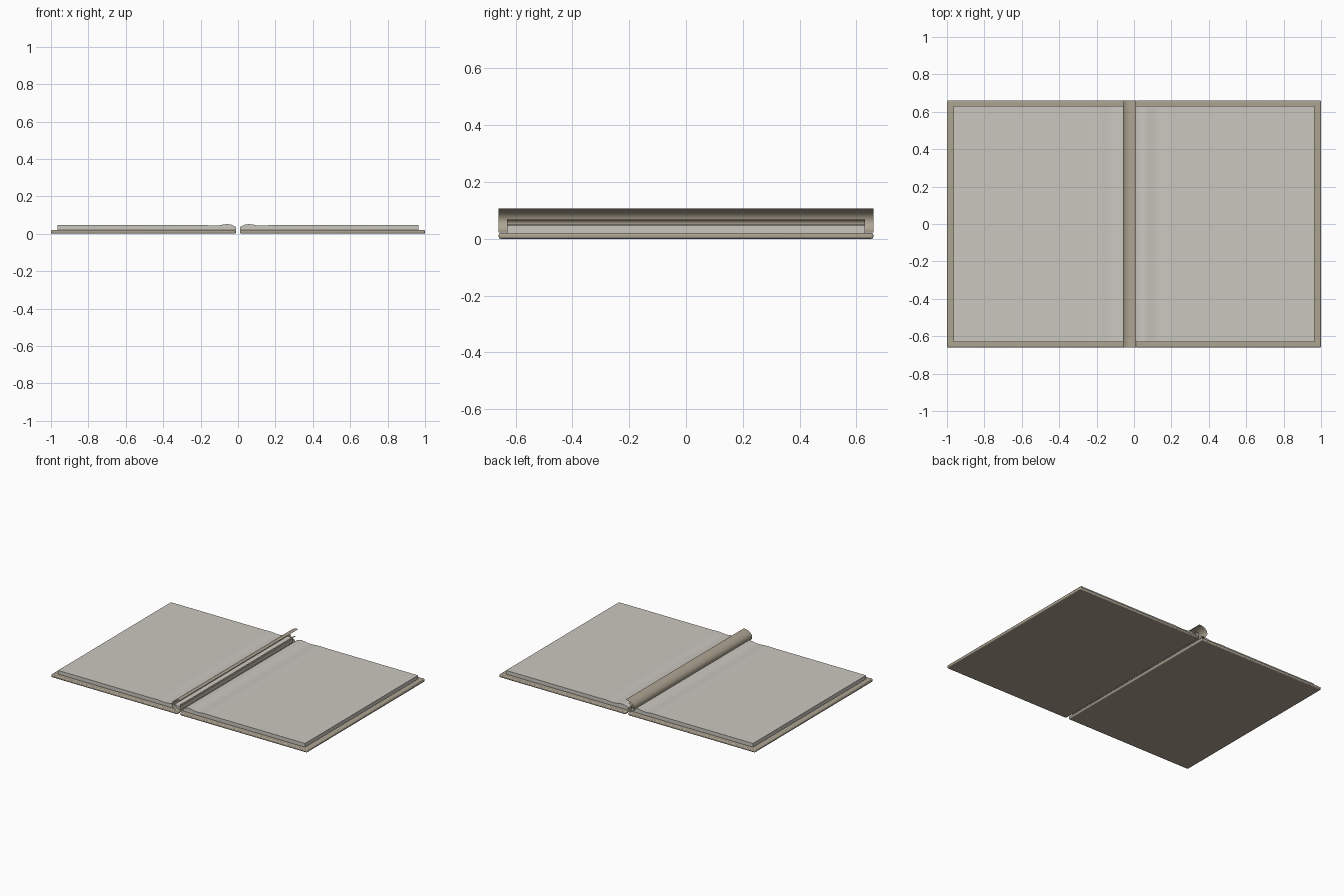
import bpy, bmesh, math

if "Cube" in bpy.data.objects:
    bpy.data.objects.remove(bpy.data.objects["Cube"])


def material(name, rgb):
    m = bpy.data.materials.new(name)
    m.diffuse_color = (*rgb, 1)
    m.use_nodes = True
    m.node_tree.nodes["Principled BSDF"].inputs["Base Color"].default_value = m.diffuse_color
    return m


COVER = material("tan cover", (0.42, 0.37, 0.285))
PAPER = material("pale paper", (0.60, 0.575, 0.53))


def extrude(name, profile, half_y, mat, closed=True):
    """Sweep an x-z profile along y, as a solid or as an open sheet."""
    bm = bmesh.new()
    a = [bm.verts.new((x, -half_y, z)) for x, z in profile]
    b = [bm.verts.new((x, half_y, z)) for x, z in profile]
    n = len(profile)
    for i in range(n if closed else n - 1):
        j = (i + 1) % n
        bm.faces.new((a[i], a[j], b[j], b[i]))
    if closed:
        bm.faces.new(a)
        bm.faces.new(b[::-1])
    bmesh.ops.recalc_face_normals(bm, faces=bm.faces)
    mesh = bpy.data.meshes.new(name)
    bm.to_mesh(mesh)
    bm.free()
    mesh.materials.append(mat)
    obj = bpy.data.objects.new(name, mesh)
    bpy.context.collection.objects.link(obj)
    bpy.context.view_layer.objects.active = obj
    obj.select_set(True)
    bpy.ops.object.shade_smooth_by_angle(angle=math.radians(35))
    obj.select_set(False)
    return obj


def arc(cx, cz, rx, rz, start, end, steps):
    """Points on an ellipse arc, angles in degrees."""
    angles = [math.radians(start + (end - start) * i / steps) for i in range(steps + 1)]
    return [(cx + rx * math.cos(t), cz + rz * math.sin(t)) for t in angles]


for side, s in (("left", -1), ("right", 1)):
    # Cover board with softened rim
    board = extrude(side + "_cover", [(s * x, z) for x, z in
                    ((0.011, 0), (1, 0), (1, 0.02), (0.011, 0.02))], 0.66, COVER)
    bevel = board.modifiers.new("soft_rim", "BEVEL")
    bevel.width = 0.006
    bevel.segments = 2

    # Page block, gently rippled towards the fold
    top = [(0.012, 0.036), (0.025, 0.044)]
    for i in range(1, 17):
        x = 0.025 + 0.225 * i / 16
        fade = 1 - i / 16
        top.append((x, 0.046 + 0.006 * fade * math.sin(i * math.pi / 5)))
    top.append((0.965, 0.046))
    outline = [(0.012, 0.02)] + top + [(0.965, 0.02)]
    extrude(side + "_pages", [(s * x, z) for x, z in outline], 0.63, PAPER)

# Curled spine sheet, open towards the right
extrude("spine", arc(0.01, 0.062, 0.065, 0.044, 90, 248, 20), 0.66, COVER, closed=False)

# Inner lining hooked over the fold
lining = [(-0.012, 0.025), (-0.012, 0.052)] + arc(0.008, 0.052, 0.02, 0.016, 170, 80, 8)
extrude("spine_lining", lining, 0.63, COVER, closed=False)
